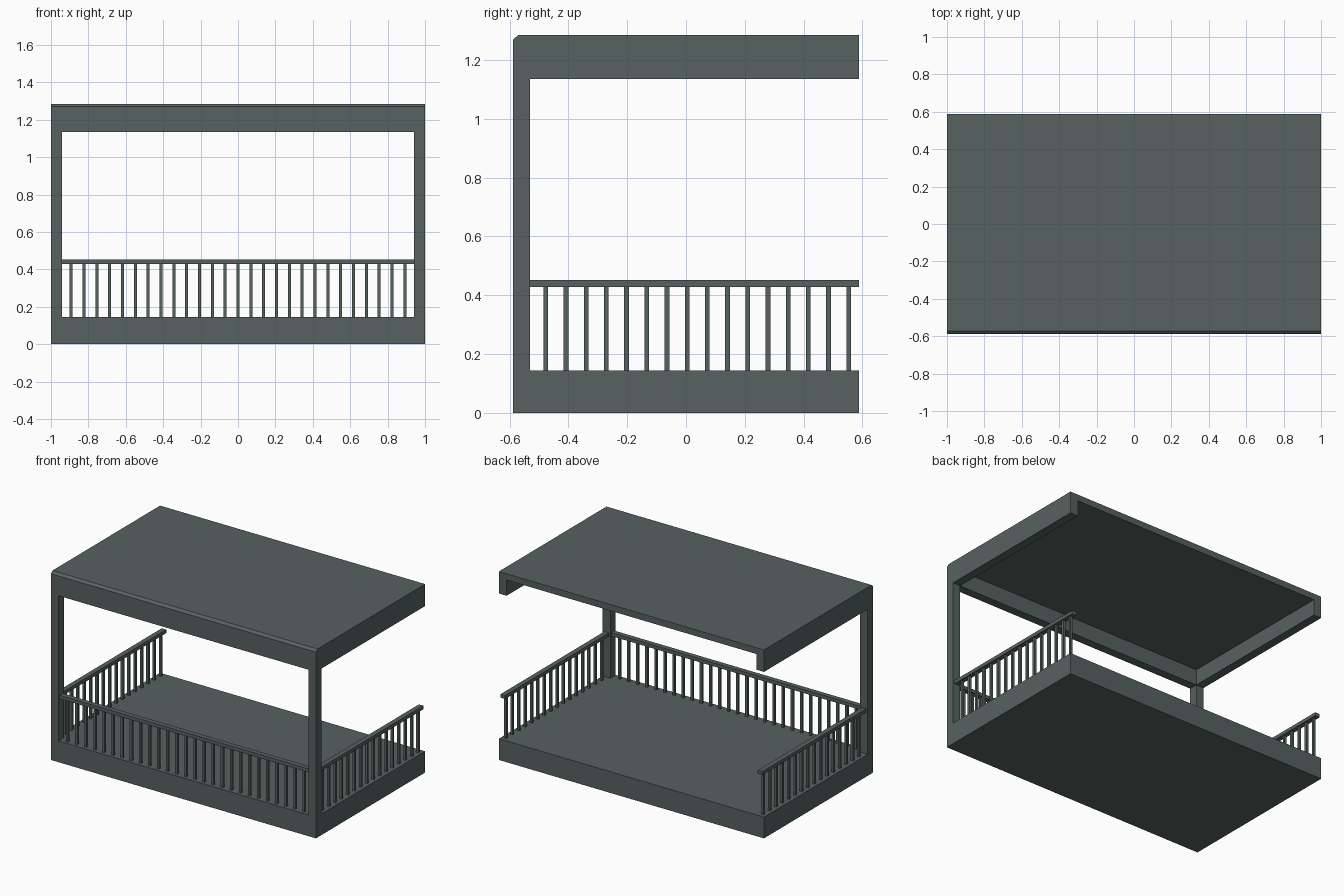
import bpy
import bmesh
from mathutils import Matrix, Vector

cube = bpy.data.objects.get("Cube")
if cube:
    bpy.data.objects.remove(cube, do_unlink=True)

# One slate grey for the whole structure
slate = bpy.data.materials.new("slate_grey")
slate.use_nodes = True
colour = (0.095, 0.122, 0.118, 1.0)
slate.diffuse_color = colour
slate.node_tree.nodes["Principled BSDF"].inputs["Base Color"].default_value = colour

X, Y = 1.0, 0.588            # half width and half depth
T = 0.058                    # post and beam thickness
BASE, BEAM, EAVE, TOP = 0.145, 1.135, 1.27, 1.285
RAIL_LOW, RAIL_TOP = 0.428, 0.452
SLAB = 1.242                 # underside of the roof slab


def add_box(bm, lo, hi):
    lo, hi = Vector(lo), Vector(hi)
    size = hi - lo
    bmesh.ops.create_cube(bm, size=1.0, matrix=Matrix.Translation((lo + hi) / 2)
                          @ Matrix.Diagonal((*size, 1.0)))


def finish(name, bm):
    mesh = bpy.data.meshes.new(name)
    bm.to_mesh(mesh)
    bm.free()
    mesh.materials.append(slate)
    obj = bpy.data.objects.new(name, mesh)
    bpy.context.collection.objects.link(obj)
    return obj


def boxes(name, *pairs):
    bm = bmesh.new()
    for lo, hi in pairs:
        add_box(bm, lo, hi)
    return finish(name, bm)


def extrude_x(name, profile, x0, x1):
    """Extrude a (y, z) profile along x."""
    bm = bmesh.new()
    face = bm.faces.new([bm.verts.new((x0, y, z)) for y, z in profile])
    new = bmesh.ops.extrude_face_region(bm, geom=[face])["geom"]
    bmesh.ops.translate(bm, vec=(x1 - x0, 0, 0),
                        verts=[v for v in new if isinstance(v, bmesh.types.BMVert)])
    bmesh.ops.recalc_face_normals(bm, faces=bm.faces)
    return finish(name, bm)


# Solid floor platform
boxes("floor_platform", ((-X, -Y, 0), (X, Y, BASE)))

# Roof slab and front beam in one section, with a small bevel on the front edge
extrude_x("roof_and_front_beam",
          [(-Y, BEAM), (-Y + T, BEAM), (-Y + T, SLAB), (Y, SLAB),
           (Y, TOP), (-Y + 0.017, TOP), (-Y, EAVE)], -X, X)

# Front railing
RAIL_Y = -Y + T / 2
boxes("front_rail", ((-X + T, RAIL_Y - 0.017, RAIL_LOW), (X - T, RAIL_Y + 0.017, RAIL_TOP)))
bm = bmesh.new()
for i in range(27):
    x = -0.892 + i * 0.0686
    add_box(bm, (x - 0.008, RAIL_Y - 0.008, BASE), (x + 0.008, RAIL_Y + 0.008, RAIL_LOW))
finish("front_balusters", bm)

# Left and right sides: post, roof beam, rail and balusters
for side, s in (("left", 1), ("right", -1)):
    def span(a, b):
        return sorted((s * a, s * b))

    x0, x1 = span(X - T, X)
    boxes(side + "_front_post", ((x0, -Y, BASE), (x1, -Y + T, BEAM)))
    boxes(side + "_roof_beam", ((x0, -Y + T, BEAM), (x1, Y, SLAB)))
    x0, x1 = span(0.953, 0.987)
    boxes(side + "_rail", ((x0, -Y + T, RAIL_LOW), (x1, Y, RAIL_TOP)))
    x0, x1 = span(0.962, 0.978)
    bm = bmesh.new()
    for i in range(16):
        y = -0.477 + i * 0.0687
        add_box(bm, (x0, y - 0.008, BASE), (x1, y + 0.008, RAIL_LOW))
    finish(side + "_balusters", bm)
